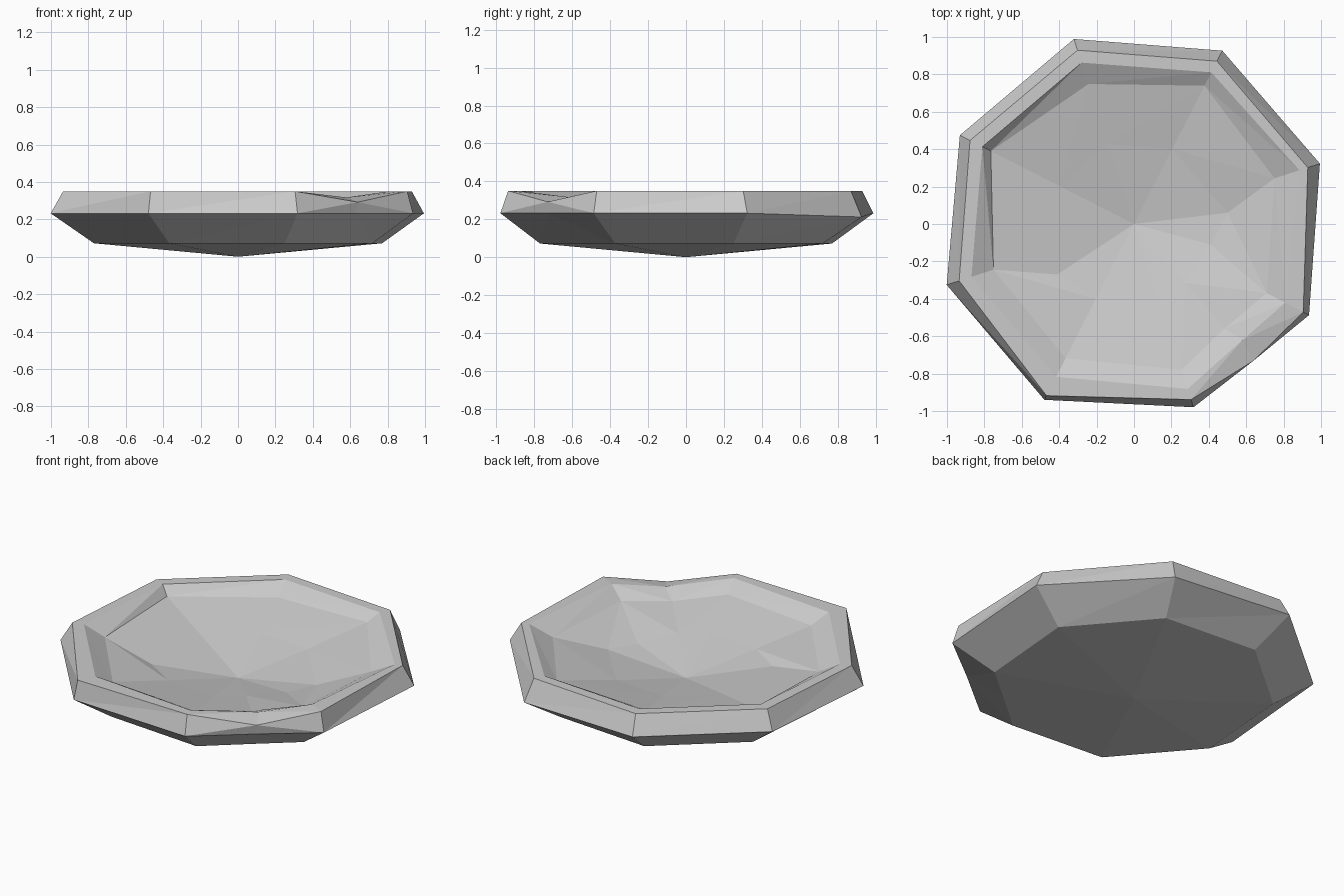
import bpy
import bmesh
from math import radians, cos, sin

if "Cube" in bpy.data.objects:
    bpy.data.objects.remove(bpy.data.objects["Cube"], do_unlink=True)

# One plain stone grey
stone = bpy.data.materials.new("stone_grey")
stone.use_nodes = True
GREY = (0.6, 0.6, 0.6, 1)
stone.diffuse_color = GREY
stone.node_tree.nodes["Principled BSDF"].inputs["Base Color"].default_value = GREY

# Eight corner spokes, plus one extra spoke where the rim is chipped
CHIP = 7
angles = [18 + 45 * k for k in range(7)] + [311, 332.5]
SPOKES = len(angles)
FLAT = cos(radians(22.5))


def ring(radii, heights):
    """Points of one ring; a single number is repeated round the octagon."""
    if isinstance(radii, float):
        radii = [radii * (FLAT if i == CHIP else 1) for i in range(SPOKES)]
    if isinstance(heights, float):
        heights = [heights] * SPOKES
    return [(r * cos(radians(a)), r * sin(radians(a)), z)
            for r, a, z in zip(radii, angles, heights)]


# Hull, widest edge, rim, inner wall and floor, from bottom outside to inside
foot = ring(0.81, 0.072)
girdle = ring([1.045, 1.04, 1.04, 1.045, 1.053, 1.055, 1.03, 0.96, 1.055], 0.232)
girdle[1] = (*girdle[1][:2], 0.212)
rim_outer = ring([0.977, 0.977, 0.977, 0.984, 0.983, 1.03, 0.987, 0.97, 1.02], 0.35)
rim_inner = ring([0.93, 0.91, 0.907, 0.91, 0.914, 0.917, 0.927, 0.85, 0.912], 0.35)
wall_foot = ring([0.79, 0.83, 0.787, 0.859, 0.79, 0.805, 0.82, 0.74, 0.8],
                 [0.285, 0.305, 0.29, 0.295, 0.285, 0.29, 0.295, 0.275, 0.29])
floor = ring(0.45, 0.222)

# Chip in the rim
rim_outer[CHIP] = (0.64, -0.73, 0.292)
rim_inner[CHIP] = (0.58, -0.62, 0.317)

# Uneven hollows of the floor
floor[0] = (0.5, 0.06, 0.205)
floor[4] = (-0.41, -0.27, 0.218)
floor[8] = (0.41, -0.11, 0.2)

bm = bmesh.new()
rings = [[bm.verts.new(p) for p in pts]
         for pts in (foot, girdle, rim_outer, rim_inner, wall_foot, floor)]
tip = bm.verts.new((0, 0, 0))
centre = bm.verts.new((0, 0, 0.138))

for lower, upper in zip(rings, rings[1:]):
    for i in range(SPOKES):
        j = (i + 1) % SPOKES
        if i == CHIP:
            bm.faces.new((lower[i], lower[j], upper[i]))
            bm.faces.new((lower[j], upper[j], upper[i]))
        else:
            bm.faces.new((lower[i], lower[j], upper[j]))
            bm.faces.new((lower[i], upper[j], upper[i]))

# Close the pointed underside and the floor
for i in range(SPOKES):
    j = (i + 1) % SPOKES
    bm.faces.new((tip, rings[0][j], rings[0][i]))
    bm.faces.new((centre, rings[-1][i], rings[-1][j]))

bmesh.ops.recalc_face_normals(bm, faces=bm.faces[:])
mesh = bpy.data.meshes.new("stone_bowl")
bm.to_mesh(mesh)
bm.free()
mesh.materials.append(stone)
bowl = bpy.data.objects.new("stone_bowl", mesh)
bpy.context.collection.objects.link(bowl)
